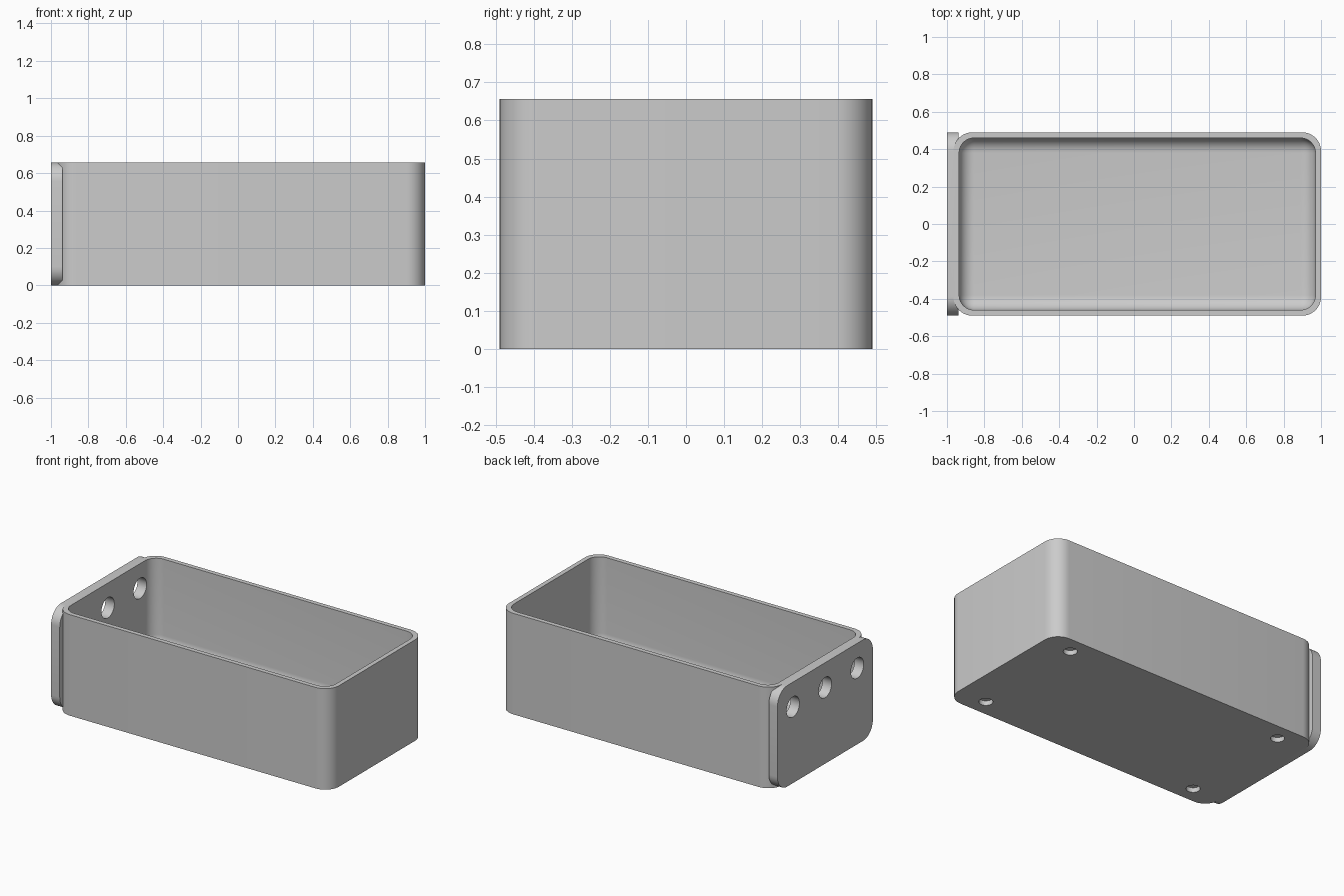
import bpy, bmesh, math
from mathutils import Matrix, Vector

cube = bpy.data.objects.get("Cube")
if cube:
    bpy.data.objects.remove(cube, do_unlink=True)

HEIGHT, HALF_Y = 0.656, 0.49
BOX_LEFT, BOX_RIGHT, WALL, FLOOR = -0.965, 1.0, 0.03, 0.08

grey = bpy.data.materials.new("plain_grey")
grey.use_nodes = True
grey.diffuse_color = (0.6, 0.6, 0.6, 1)
grey.node_tree.nodes["Principled BSDF"].inputs["Base Color"].default_value = (0.6, 0.6, 0.6, 1)


def finish(name, bm):
    mesh = bpy.data.meshes.new(name)
    bmesh.ops.recalc_face_normals(bm, faces=bm.faces)
    bm.to_mesh(mesh)
    bm.free()
    mesh.materials.append(grey)
    obj = bpy.data.objects.new(name, mesh)
    bpy.context.collection.objects.link(obj)
    return obj


def rounded_block(name, low, high, radius, axis, round_bottom=False):
    """Block whose edges along one axis (and optionally the bottom) are rounded."""
    low, high = Vector(low), Vector(high)
    bm = bmesh.new()
    bmesh.ops.create_cube(bm, size=1)
    for v in bm.verts:
        v.co = Vector([(low[i] + high[i]) / 2 + v.co[i] * (high[i] - low[i]) for i in range(3)])
    edges = []
    for e in bm.edges:
        a, b = (v.co for v in e.verts)
        along = abs((b - a).normalized()[axis]) > 0.9
        bottom = round_bottom and max(a.z, b.z) < low.z + 0.001
        if along or bottom:
            edges.append(e)
    bmesh.ops.bevel(bm, geom=edges, offset=radius, segments=10, profile=0.5, affect='EDGES')
    return finish(name, bm)


def cylinder(name, centre, radius, depth, along_x=False):
    bm = bmesh.new()
    turn = Matrix.Rotation(math.pi / 2, 4, 'Y') if along_x else Matrix()
    bmesh.ops.create_cone(bm, cap_ends=True, segments=40, radius1=radius, radius2=radius,
                          depth=depth, matrix=Matrix.Translation(centre) @ turn)
    return finish(name, bm)


def combine(target, other, operation):
    mod = target.modifiers.new(operation.lower(), 'BOOLEAN')
    mod.operation, mod.solver, mod.object = operation, 'EXACT', other
    bpy.context.view_layer.objects.active = target
    bpy.ops.object.modifier_apply(modifier=mod.name)
    bpy.data.objects.remove(other, do_unlink=True)


# Outer shell with the rounded end plate joined on
box = rounded_block("open_box", (BOX_LEFT, -HALF_Y, 0), (BOX_RIGHT, HALF_Y, HEIGHT), 0.1, 2)
plate = rounded_block("end_plate", (-1, -HALF_Y, 0), (-0.938, HALF_Y, HEIGHT), 0.1, 0)
combine(box, plate, 'UNION')

# Cavity with filleted floor
cavity = rounded_block("cavity", (BOX_LEFT + WALL, -HALF_Y + WALL, FLOOR),
                       (BOX_RIGHT - WALL, HALF_Y - WALL, HEIGHT + 0.3), 0.08, 2, True)
combine(box, cavity, 'DIFFERENCE')

# Three round holes through the end plate
for y in (-0.33, 0, 0.33):
    combine(box, cylinder("plate_hole", (-0.96, y, 0.495), 0.066, 0.2, True), 'DIFFERENCE')

# Four shallow recesses under the floor
for x in (-0.765, 0.8):
    for y in (-0.38, 0.38):
        combine(box, cylinder("foot_recess", (x, y, 0), 0.041, 0.06), 'DIFFERENCE')

bpy.ops.object.select_all(action='DESELECT')
box.select_set(True)
bpy.context.view_layer.objects.active = box
bpy.ops.object.shade_smooth_by_angle(angle=math.radians(30))
